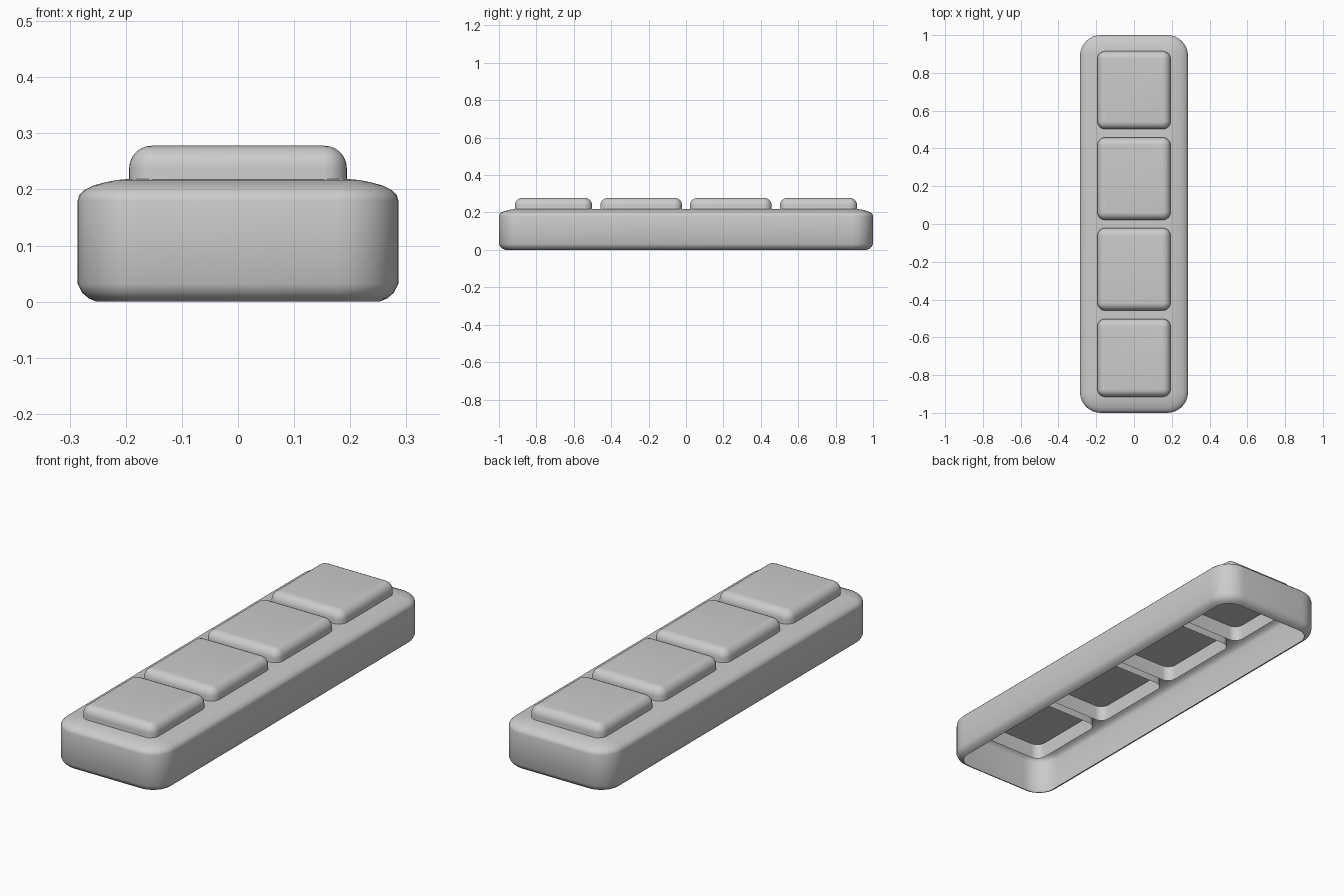
import bpy, bmesh
from math import sin, cos, pi

if "Cube" in bpy.data.objects:
    bpy.data.objects.remove(bpy.data.objects["Cube"])

SEG = 8


def ring(bm, cx, cy, hx, hy, r, z):
    """Closed loop of vertices around a rounded rectangle."""
    verts = []
    for q, (sx, sy) in enumerate([(1, 1), (-1, 1), (-1, -1), (1, -1)]):
        for i in range(SEG + 1):
            a = (q + i / SEG) * pi / 2
            verts.append(bm.verts.new((cx + sx * (hx - r) + r * cos(a),
                                       cy + sy * (hy - r) + r * sin(a), z)))
    return verts


def shell(name, cy, hx, hy, r, profile):
    """Open-bottomed shell: inset rings along (inset, z), closed at the top."""
    bm = bmesh.new()
    prev = None
    for inset, z in profile:
        cur = ring(bm, 0, cy, hx - inset, hy - inset, max(r - inset, 0.006), z)
        if prev:
            n = len(cur)
            for i in range(n):
                j = (i + 1) % n
                bm.faces.new((prev[i], prev[j], cur[j], cur[i]))
        prev = cur
    bm.faces.new(prev)
    me = bpy.data.meshes.new(name)
    bm.to_mesh(me)
    bm.free()
    ob = bpy.data.objects.new(name, me)
    bpy.context.collection.objects.link(ob)
    bpy.ops.object.select_all(action='DESELECT')
    ob.select_set(True)
    bpy.context.view_layer.objects.active = ob
    bpy.ops.object.shade_smooth_by_angle(angle=pi / 6)
    return ob


# Case: thin shell, open underneath, with a curled lower lip and a full deck
shell("case", 0, 0.286, 1.0, 0.11,
      [(0.034, 0.0), (0.02, 0.006), (0.008, 0.016), (0.0, 0.032),
       (0.0, 0.18), (0.003, 0.19), (0.012, 0.199), (0.028, 0.207),
       (0.05, 0.213), (0.07, 0.217), (0.095, 0.219)])

# Key caps: open-bottomed, rounded on top, walls reaching down through the deck
R = 0.04
cap_profile = [(0, 0.145)] + [(R * (1 - cos(i * pi / 12)), 0.238 + R * sin(i * pi / 12))
                              for i in range(7)]
keys = [(s * c, h) for s in (-1, 1) for c, h in ((0.7085, 0.2065), (0.2395, 0.2185))]
for k, (cy, hy) in enumerate(keys):
    shell(f"key_cap_{k + 1}", cy, 0.194, hy, 0.042, cap_profile)
